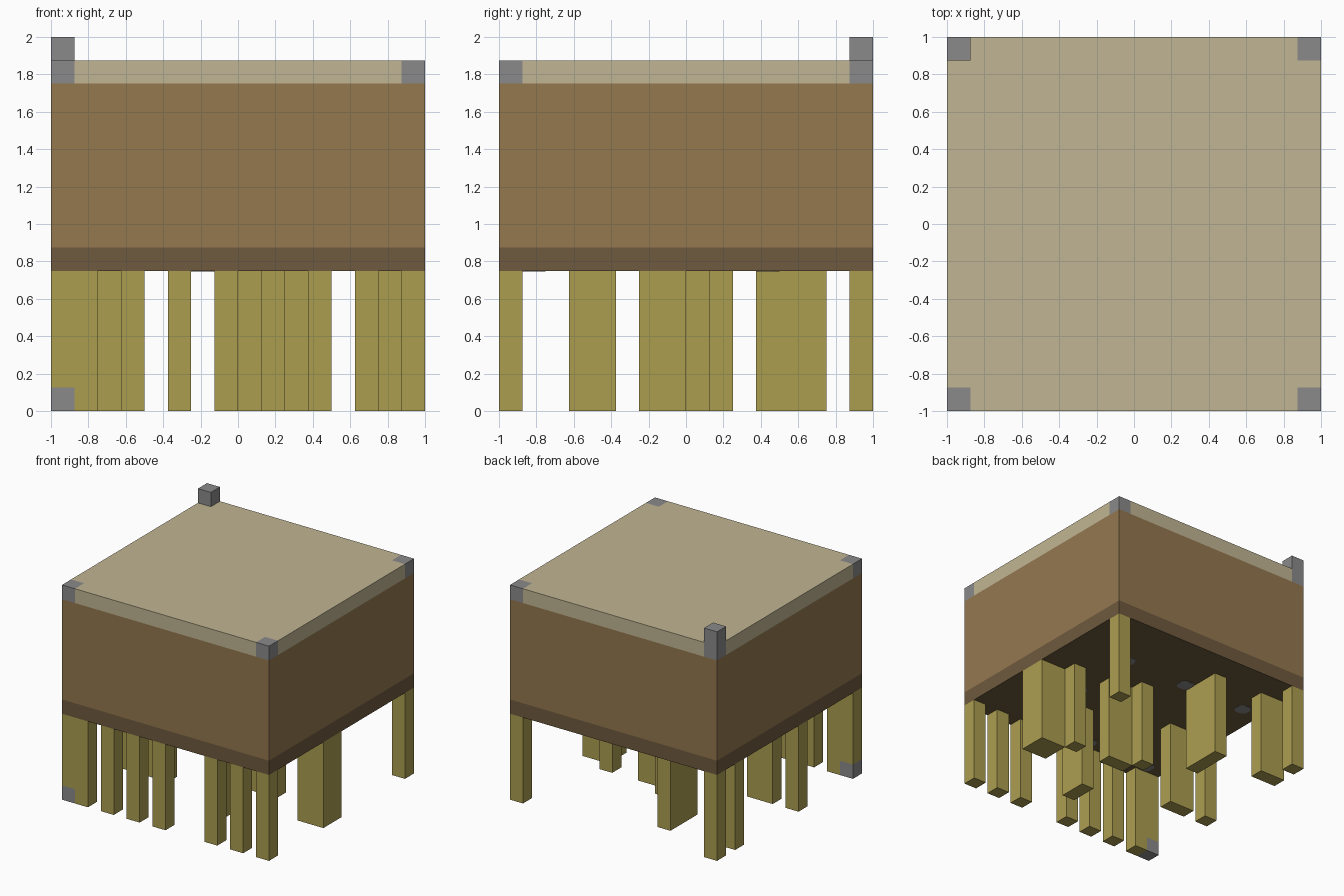
import bpy
import bmesh
from mathutils import Vector

cube = bpy.data.objects.get("Cube")
if cube:
    bpy.data.objects.remove(cube, do_unlink=True)

U = 1 / 8          # module: the block is 16 modules wide


def material(name, rgb):
    lin = [((c / 255 + 0.055) / 1.055) ** 2.4 for c in rgb] + [1]
    mat = bpy.data.materials.new(name)
    mat.use_nodes = True
    mat.diffuse_color = lin
    mat.node_tree.nodes["Principled BSDF"].inputs["Base Color"].default_value = lin
    return mat


TAN = material("pale tan", (193, 181, 147))
BROWN = material("brown", (148, 120, 79))
DARK = material("dark brown", (110, 90, 62))
OLIVE = material("olive yellow", (172, 157, 80))
GRAY = material("gray", (138, 138, 138))


def finish(bm, name, mats):
    mesh = bpy.data.meshes.new(name)
    bm.to_mesh(mesh)
    bm.free()
    for m in mats:
        mesh.materials.append(m)
    obj = bpy.data.objects.new(name, mesh)
    bpy.context.collection.objects.link(obj)
    return obj


def box_mesh(lo, hi):
    bm = bmesh.new()
    bmesh.ops.create_cube(bm, size=1)
    lo, hi = Vector(lo), Vector(hi)
    for v in bm.verts:
        v.co = (lo + hi) / 2 + v.co * (hi - lo)
    return bm


def slice_mesh(bm, axis, at):
    no = Vector((0, 0, 0))
    no[axis] = 1
    bmesh.ops.bisect_plane(bm, geom=bm.verts[:] + bm.edges[:] + bm.faces[:],
                           plane_co=no * at, plane_no=no)


# Body: one block cut into colour bands with gray top corners
bm = box_mesh((-1, -1, 6 * U), (1, 1, 15 * U))
for z in (7 * U, 14 * U):
    slice_mesh(bm, 2, z)
for axis in (0, 1):
    for side in (-1, 1):
        slice_mesh(bm, axis, side * (1 - U))
for f in bm.faces:
    c = f.calc_center_median()
    corner = min(abs(c.x), abs(c.y)) > 1 - U
    if c.z > 14 * U:
        f.material_index = 3 if corner else 2
    else:
        f.material_index = 1 if c.z > 7 * U else 0
finish(bm, "body", [DARK, BROWN, TAN, GRAY])

# Post on the back right corner
finish(box_mesh((-1, 1 - U, 15 * U), (U - 1, 1, 2)), "corner_post", [GRAY])

# Legs: first column from the left side, first row from the back, columns, rows
legs = [(0, 0, 1, 1), (15, 0, 1, 1), (14, 2, 2, 1), (10, 2, 1, 3),
        (7, 6, 1, 1), (5, 7, 2, 1), (2, 7, 1, 1), (0, 8, 2, 2),
        (12, 9, 2, 1), (15, 9, 1, 1), (6, 11, 1, 2), (14, 15, 2, 1)]
legs += [(i, 15, 1, 1) for i in (0, 2, 4, 8, 10, 12)]
for n, (i, j, w, d) in enumerate(legs, 1):
    bm = box_mesh((1 - (i + w) * U, 1 - (j + d) * U, 0),
                  (1 - i * U, 1 - j * U, 6 * U))
    # the wide front corner leg has a gray foot on its outer half
    if (i, j) == (14, 15):
        slice_mesh(bm, 0, U - 1)
        slice_mesh(bm, 2, U)
        for f in bm.faces:
            c = f.calc_center_median()
            f.material_index = int(c.x < U - 1 and c.z < U)
    finish(bm, f"leg_{n}", [OLIVE, GRAY])

# Gray clipped-square plates under the body
for i in (4, 9, 14):
    for j in (4, 9, 14):
        x, y = 1 - (i + 0.5) * U, 1 - (j + 0.5) * U
        h = U / 2
        bm = box_mesh((x - h, y - h, 6 * U - 0.003), (x + h, y + h, 6 * U))
        uprights = [e for e in bm.edges
                    if abs(e.verts[0].co.z - e.verts[1].co.z) > 0.001]
        bmesh.ops.bevel(bm, geom=uprights, offset=0.03, segments=1,
                        affect='EDGES')
        finish(bm, f"underside_plate_{i}_{j}", [GRAY])
